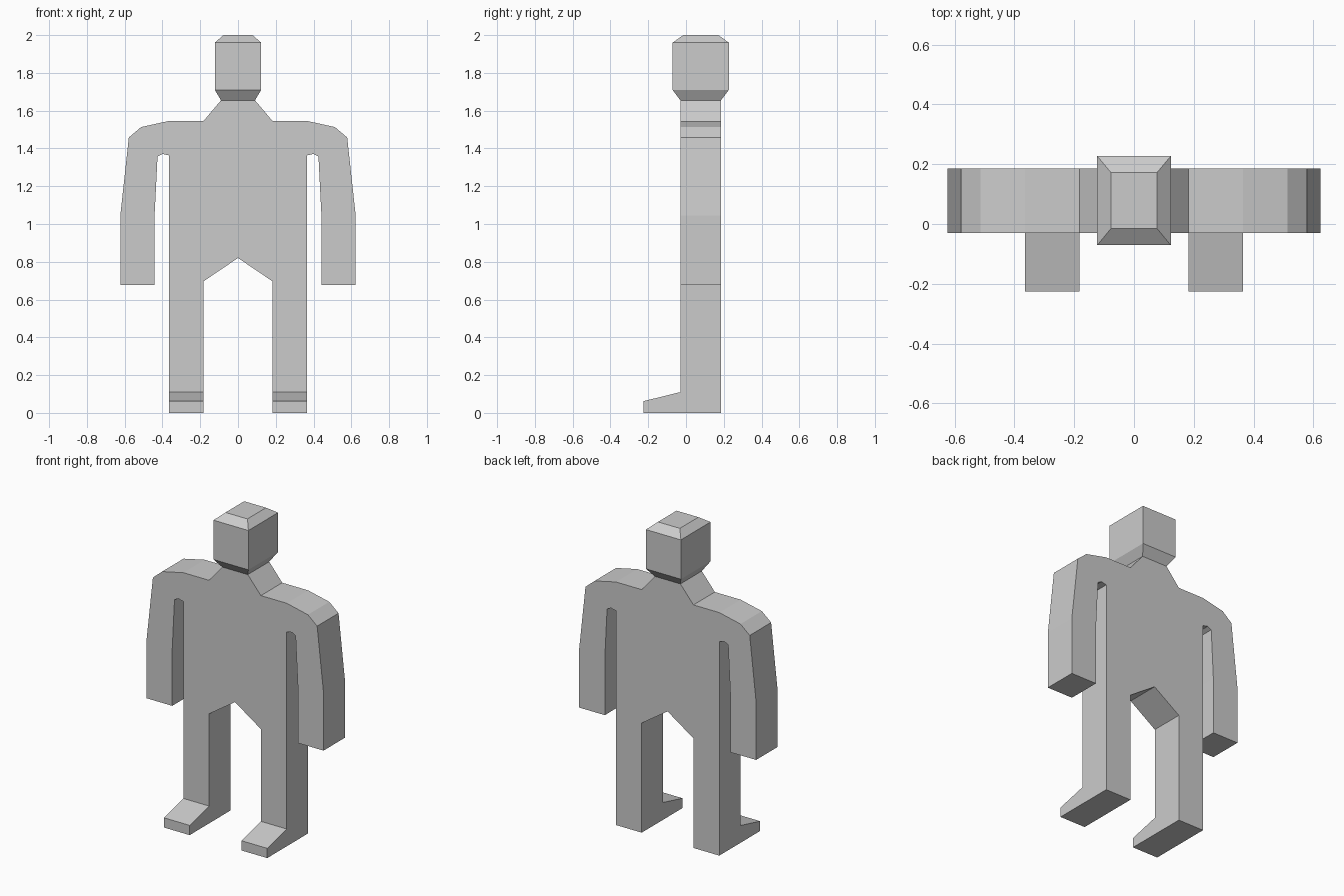
import bpy, bmesh

if "Cube" in bpy.data.objects:
    bpy.data.objects.remove(bpy.data.objects["Cube"])

grey = bpy.data.materials.new("plain grey")
grey.diffuse_color = (0.6, 0.6, 0.6, 1)
grey.use_nodes = True
grey.node_tree.nodes["Principled BSDF"].inputs["Base Color"].default_value = grey.diffuse_color


def finish(name, bm):
    bmesh.ops.recalc_face_normals(bm, faces=bm.faces)
    mesh = bpy.data.meshes.new(name)
    bm.to_mesh(mesh)
    bm.free()
    mesh.materials.append(grey)
    obj = bpy.data.objects.new(name, mesh)
    bpy.context.collection.objects.link(obj)
    return obj


def extrude_profile(name, points, offset):
    """Fill a closed outline and extrude it into a solid."""
    bm = bmesh.new()
    face = bm.faces.new([bm.verts.new(p) for p in points])
    ext = bmesh.ops.extrude_face_region(bm, geom=[face], use_keep_orig=True)
    verts = [g for g in ext["geom"] if isinstance(g, bmesh.types.BMVert)]
    bmesh.ops.translate(bm, verts=verts, vec=offset)
    return finish(name, bm)


FRONT, BACK = -0.03, 0.185

# Body: half outline from crotch round the leg and arm to the neck, mirrored
half = [(0.182, 0.697), (0.182, 0), (0.364, 0), (0.364, 1.363),
        (0.40, 1.371), (0.426, 1.357), (0.442, 1.04), (0.442, 0.678),
        (0.623, 0.678), (0.623, 1.045), (0.578, 1.458), (0.513, 1.513),
        (0.364, 1.546), (0.182, 1.546), (0.09, 1.655)]
outline = [(0, 0.82)] + half + [(-x, z) for x, z in reversed(half)]
extrude_profile("body", [(x, FRONT, z) for x, z in outline], (0, BACK - FRONT, 0))

# Feet: sloped wedges in front of the ankles
for side, x in (("left", 0.182), ("right", -0.364)):
    wedge = [(FRONT, 0), (-0.226, 0), (-0.226, 0.062), (FRONT, 0.11)]
    extrude_profile(side + "_foot", [(x, y, z) for y, z in wedge], (0.182, 0, 0))

# Head: stacked rectangular rings, (half width, front, back, height)
bm = bmesh.new()
rings = []
for w, f, b, z in ((0.09, FRONT, BACK, 1.655), (0.123, -0.071, 0.227, 1.71),
                   (0.123, -0.071, 0.227, 1.96), (0.077, -0.015, 0.172, 2.0)):
    rings.append([bm.verts.new((x, y, z))
                  for x, y in ((-w, f), (w, f), (w, b), (-w, b))])
for low, high in zip(rings, rings[1:]):
    for i in range(4):
        j = (i + 1) % 4
        bm.faces.new((low[i], low[j], high[j], high[i]))
bm.faces.new(rings[0])
bm.faces.new(rings[-1])
finish("head", bm)
